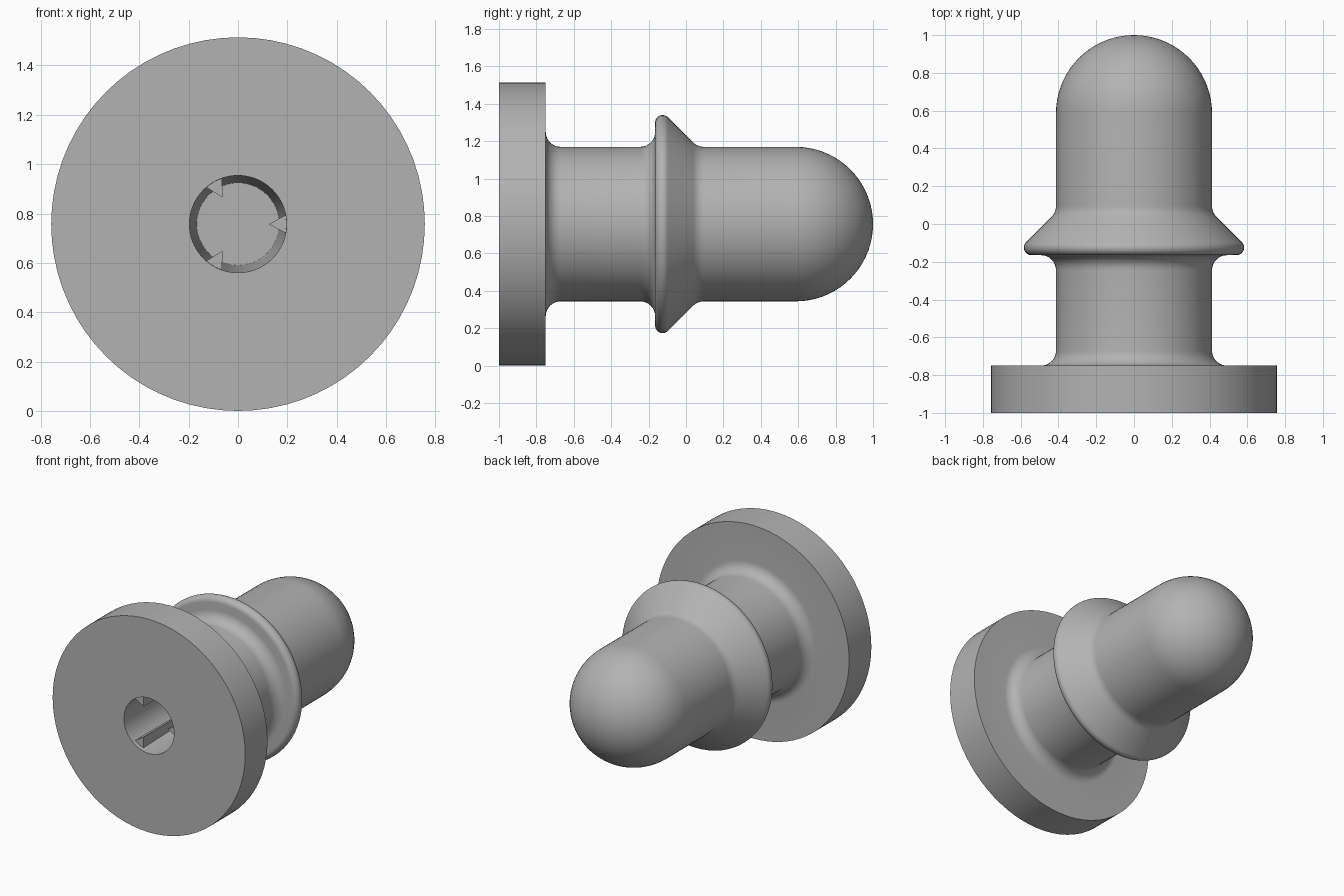
import bpy, bmesh
from math import sin, cos, radians, pi
from mathutils import Matrix, Vector

cube = bpy.data.objects.get("Cube")
if cube:
    bpy.data.objects.remove(cube, do_unlink=True)

R_FLANGE, R_SHAFT, FILLET = 0.757, 0.413, 0.08
HOLE_END = 0.2

grey = bpy.data.materials.new("plain grey")
grey.use_nodes = True
grey.diffuse_color = (0.45, 0.45, 0.45, 1)
grey.node_tree.nodes["Principled BSDF"].inputs["Base Color"].default_value = grey.diffuse_color


def arc(y, r, radius, start, end, steps):
    """Points of an arc in the (y, radius) half-plane."""
    angles = [radians(start + (end - start) * i / steps) for i in range(steps + 1)]
    return [(y + radius * cos(a), r + radius * sin(a)) for a in angles]


def finish(bm, name):
    bmesh.ops.recalc_face_normals(bm, faces=bm.faces)
    mesh = bpy.data.meshes.new(name)
    bm.to_mesh(mesh)
    bm.free()
    mesh.materials.append(grey)
    obj = bpy.data.objects.new(name, mesh)
    obj.location.z = R_FLANGE
    bpy.context.collection.objects.link(obj)
    return obj


# Turned body: tapered blind hole, flange, shaft, collar and domed nose
profile = [(HOLE_END, 0), (HOLE_END, 0.167), (-1, 0.197), (-1, R_FLANGE), (-0.75, R_FLANGE)]
r_fillet = R_SHAFT + FILLET
profile += arc(-0.67, r_fillet, FILLET, 180, 270, 8)
profile += arc(-0.245, r_fillet, FILLET, 270, 360, 8)
profile += arc(-0.125, 0.543, 0.04, 180, 45, 10)
profile += arc(0.095, r_fillet, FILLET, 225, 270, 5)
profile += arc(1 - R_SHAFT, 0, R_SHAFT, 90, 0, 18)

bm = bmesh.new()
verts = [bm.verts.new((0, y, r)) for y, r in profile]
edges = [bm.edges.new(pair) for pair in zip(verts, verts[1:])]
bmesh.ops.spin(bm, geom=verts + edges, cent=(0, 0, 0), axis=(0, 1, 0),
               angle=2 * pi, steps=72, use_merge=True)
bmesh.ops.remove_doubles(bm, verts=bm.verts, dist=0.0005)
body = finish(bm, "plug_body")
bpy.context.view_layer.objects.active = body
body.select_set(True)
bpy.ops.object.shade_smooth_by_angle(angle=radians(30))

# Three wedge ribs running along the hole
for i in range(3):
    bm = bmesh.new()
    turn = Matrix.Rotation(i * 2 * pi / 3, 3, 'Y')
    section = [(0.125, 0), (0.205, 0.043), (0.205, -0.043)]
    front = bm.faces.new([bm.verts.new(turn @ Vector((x, -0.97, z))) for x, z in section])
    ext = bmesh.ops.extrude_face_region(bm, geom=[front], use_keep_orig=True)
    moved = [v for v in ext["geom"] if isinstance(v, bmesh.types.BMVert)]
    bmesh.ops.translate(bm, verts=moved, vec=(0, HOLE_END + 0.98, 0))
    finish(bm, f"hole_rib_{i + 1}")
